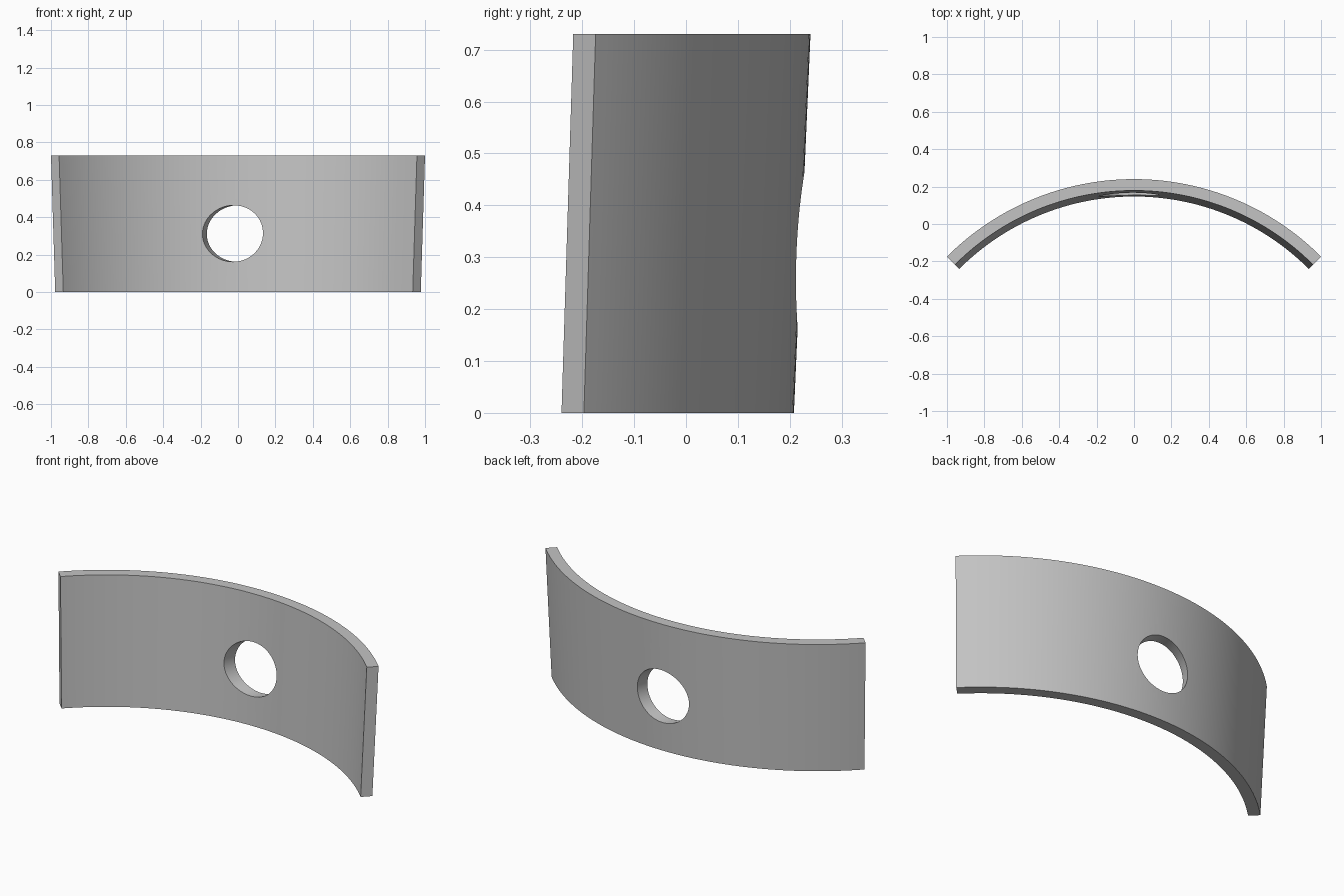
import bpy, bmesh
from math import sin, cos, radians
from mathutils import Matrix

if "Cube" in bpy.data.objects:
    bpy.data.objects.remove(bpy.data.objects["Cube"])

HEIGHT = 0.73
CENTRE_Y = -1.174      # axis of the arc
OUTER_TOP, OUTER_BOTTOM = 1.414, 1.382
WALL = 0.061
HALF_ANGLE = radians(45)
SEGMENTS = 72
HOLE_RADIUS = 0.151
HOLE_TURN = radians(20)

grey = bpy.data.materials.new("plain_grey")
grey.use_nodes = True
colour = (0.55, 0.55, 0.55, 1)
grey.diffuse_color = colour
grey.node_tree.nodes["Principled BSDF"].inputs["Base Color"].default_value = colour


def make_object(name, bm):
    bmesh.ops.recalc_face_normals(bm, faces=bm.faces)
    mesh = bpy.data.meshes.new(name)
    bm.to_mesh(mesh)
    bm.free()
    mesh.materials.append(grey)
    obj = bpy.data.objects.new(name, mesh)
    bpy.context.collection.objects.link(obj)
    return obj


# Curved band: a leaning wall section swept round a quarter circle
section = [(OUTER_BOTTOM - WALL, 0), (OUTER_BOTTOM, 0),
           (OUTER_TOP, HEIGHT), (OUTER_TOP - WALL, HEIGHT)]
bm = bmesh.new()
rings = []
for i in range(SEGMENTS + 1):
    a = HALF_ANGLE * (2 * i / SEGMENTS - 1)
    rings.append([bm.verts.new((r * sin(a), CENTRE_Y + r * cos(a), z))
                  for r, z in section])
for p, q in zip(rings, rings[1:]):
    for j in range(4):
        k = (j + 1) % 4
        bm.faces.new((p[j], p[k], q[k], q[j]))
bm.faces.new(rings[0])
bm.faces.new(rings[-1][::-1])
band = make_object("curved_band", bm)

# Round hole, drilled level but turned a little to the side
bm = bmesh.new()
place = (Matrix.Translation((-0.025, 0.16, 0.313))
         @ Matrix.Rotation(-HOLE_TURN, 4, "Z")
         @ Matrix.Rotation(radians(90), 4, "X"))
bmesh.ops.create_cone(bm, cap_ends=True, segments=64, radius1=HOLE_RADIUS,
                      radius2=HOLE_RADIUS, depth=0.6, matrix=place)
cutter = make_object("hole_cutter", bm)
cutter.hide_render = True

cut = band.modifiers.new("hole", "BOOLEAN")
cut.operation = "DIFFERENCE"
cut.solver = "EXACT"
cut.object = cutter

bpy.ops.object.select_all(action="DESELECT")
bpy.context.view_layer.objects.active = band
band.select_set(True)
bpy.ops.object.modifier_apply(modifier=cut.name)
bpy.data.objects.remove(cutter)

# Smooth curves, crisp rims
bpy.ops.object.shade_smooth_by_angle(angle=radians(30))
